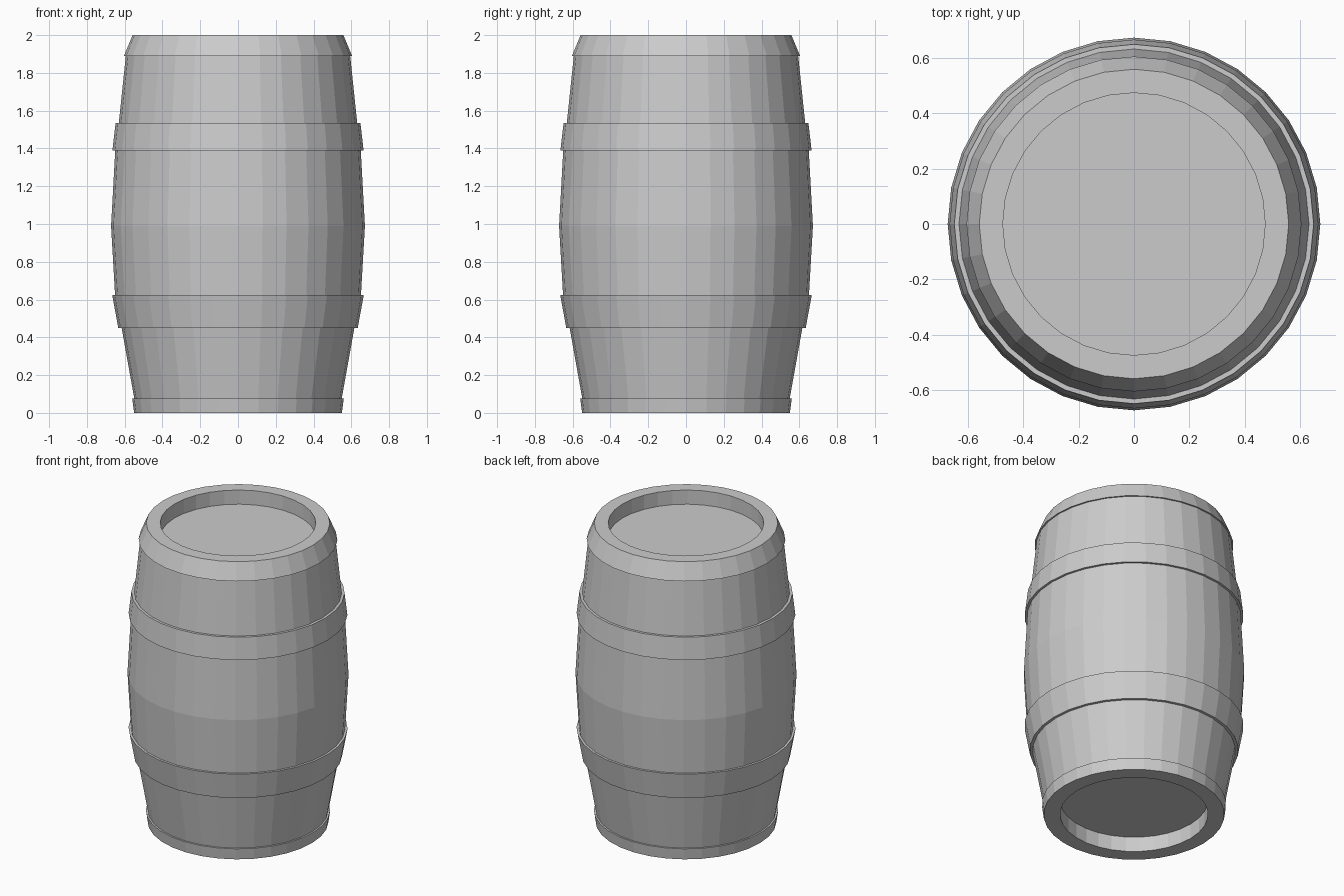
import bpy
import bmesh
from math import cos, sin, tau

if "Cube" in bpy.data.objects:
    bpy.data.objects.remove(bpy.data.objects["Cube"])

SIDES = 32


def lathe(name, profile):
    """Revolve (radius, z) points around z; radius 0 end points become flat caps."""
    bm = bmesh.new()
    rings = []
    for r, z in profile:
        if r == 0:
            rings.append(None)
            continue
        rings.append([bm.verts.new((r * cos(tau * i / SIDES), r * sin(tau * i / SIDES), z))
                      for i in range(SIDES)])
    for a, b in zip(rings, rings[1:]):
        if a is None:
            bm.faces.new(b[::-1])
        elif b is None:
            bm.faces.new(a)
        else:
            for i in range(SIDES):
                j = (i + 1) % SIDES
                bm.faces.new((a[i], a[j], b[j], b[i]))
    mesh = bpy.data.meshes.new(name)
    bm.to_mesh(mesh)
    bm.free()
    obj = bpy.data.objects.new(name, mesh)
    bpy.context.collection.objects.link(obj)
    return obj


# Outer stave curve, bottom to top
staves = [(0.54, 0), (0.549, 0.075), (0.616, 0.45), (0.651, 0.625), (0.672, 0.99),
          (0.65, 1.39), (0.631, 1.535), (0.594, 1.89), (0.545, 2)]

# Barrel body with recessed heads at both ends
lathe("barrel_body", [(0, 0.1), (0.45, 0.1), (0.45, 0)] + staves
      + [(0.473, 2), (0.473, 1.905), (0, 1.905)])

# Hoops: stave point index below the hoop, outer radius at its bottom and top
hoops = {
    "bottom_hoop": (0, 0.55, 0.56),
    "lower_hoop": (2, 0.634, 0.666),
    "upper_hoop": (5, 0.665, 0.648),
    "top_hoop": (7, 0.604, 0.558),
}
for name, (i, r_low, r_high) in hoops.items():
    low, high = staves[i], staves[i + 1]
    lathe(name, [low, (r_low, low[1]), (r_high, high[1]), high])
